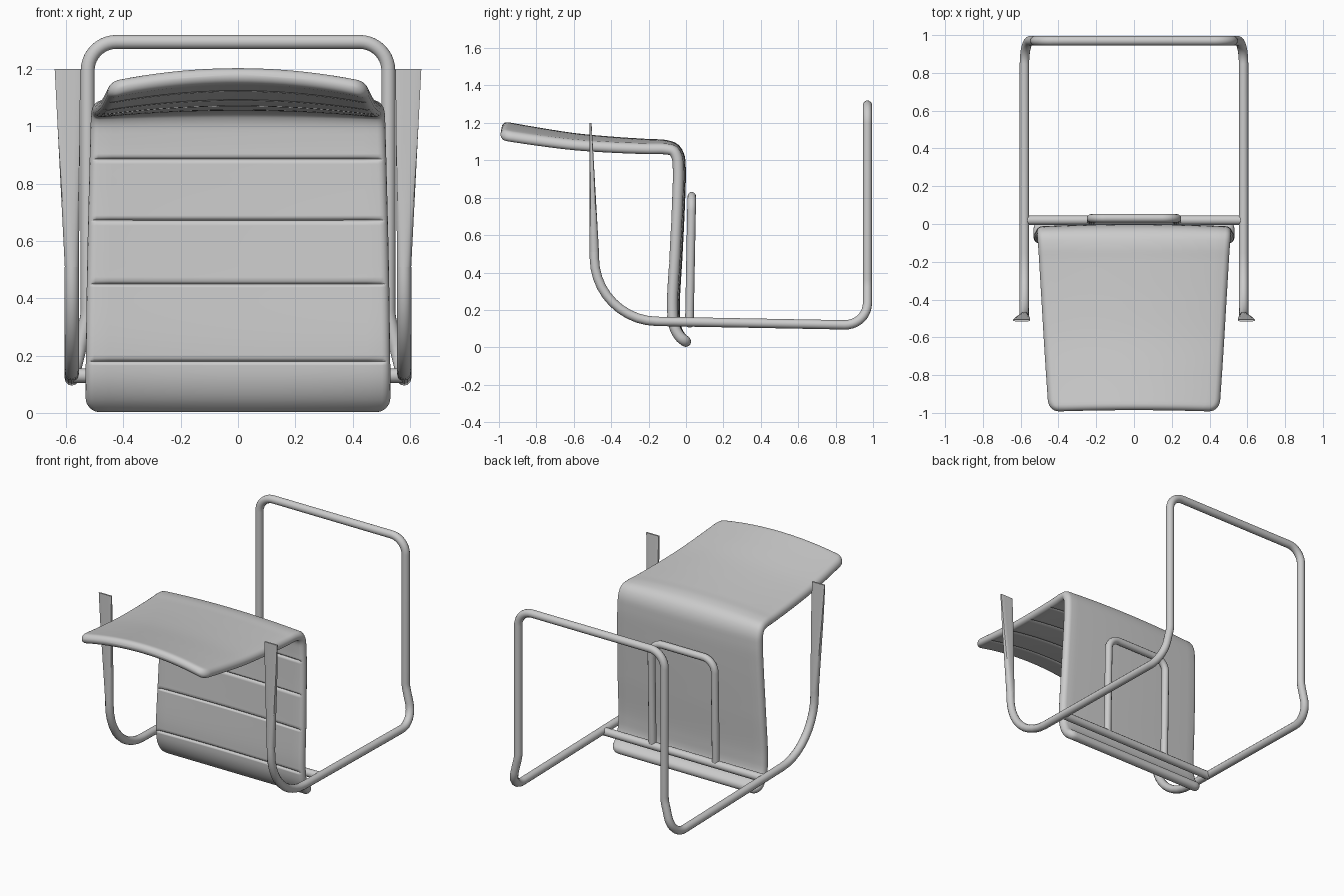
import bpy, bmesh
from math import sin, cos, pi, sqrt, tan
from mathutils import Vector

if "Cube" in bpy.data.objects:
    bpy.data.objects.remove(bpy.data.objects["Cube"])


def rounded_path(pts):
    """Corner list of (x, y, z, radius) -> points with filleted corners."""
    out = [Vector(pts[0][:3])]
    for a, b, c in zip(pts, pts[1:], pts[2:]):
        p, r = Vector(b[:3]), b[3]
        u, v = (Vector(a[:3]) - p).normalized(), (Vector(c[:3]) - p).normalized()
        ang = u.angle(v)
        centre = p + (u + v).normalized() * (r / sin(ang / 2))
        start = p + u * (r / tan(ang / 2)) - centre
        end = p + v * (r / tan(ang / 2)) - centre
        n = 10
        sweep = pi - ang
        for i in range(n + 1):
            t = i / n
            out.append(centre + (start * sin((1 - t) * sweep) + end * sin(t * sweep)) / sin(sweep))
    return out + [Vector(pts[-1][:3])]


def tube(name, pts, radius):
    path = rounded_path(pts)
    cu = bpy.data.curves.new(name, 'CURVE')
    cu.dimensions = '3D'
    cu.bevel_depth = radius
    cu.bevel_resolution = 4
    cu.use_fill_caps = True
    sp = cu.splines.new('POLY')
    sp.points.add(len(path) - 1)
    for q, p in zip(sp.points, path):
        q.co = (*p, 1)
    ob = bpy.data.objects.new(name, cu)
    bpy.context.collection.objects.link(ob)
    select(ob)
    bpy.ops.object.convert(target='MESH')


def select(ob):
    bpy.ops.object.select_all(action='DESELECT')
    ob.select_set(True)
    bpy.context.view_layer.objects.active = ob


def loft(name, rings, angle):
    """Skin a list of closed rings and cap both ends."""
    bm = bmesh.new()
    vs = [[bm.verts.new(p) for p in ring] for ring in rings]
    n = len(vs[0])
    for a, b in zip(vs, vs[1:]):
        for i in range(n):
            j = (i + 1) % n
            bm.faces.new((a[i], a[j], b[j], b[i]))
    bm.faces.new(vs[0])
    bm.faces.new(vs[-1])
    bmesh.ops.recalc_face_normals(bm, faces=bm.faces)
    me = bpy.data.meshes.new(name)
    bm.to_mesh(me)
    bm.free()
    ob = bpy.data.objects.new(name, me)
    bpy.context.collection.objects.link(ob)
    select(ob)
    bpy.ops.object.shade_smooth_by_angle(angle=angle)


# Bent tube frame: one run from the left front, round the back, to the right front
half = [(-.58, -.49, .51, 0), (-.58, -.488, .145, .34), (-.58, .97, .118, .12),
        (-.525, .97, .34, .2), (-.525, .97, 1.295, .1)]
tube("frame", half + [(-x, y, z, r) for x, y, z, r in reversed(half)], .025)

# Cross bar and support loop behind the shell
tube("cross_bar", [(-.575, .02, .13, 0), (.575, .02, .13, 0)], .025)
tube("support_loop", [(-.227, .018, .13, 0), (-.227, .031, .808, .08),
                      (.227, .031, .808, .08), (.227, .018, .13, 0)], .023)

# Front uprights: round tube flattening into a wide blade
for side, label in ((-1, "left"), (1, "right")):
    rings = []
    for k in range(9):
        t = k / 8
        ring = []
        for i in range(24):
            a = 2 * pi * (i + .5) / 24
            c, s = cos(a), sin(a)
            m = max(abs(c), abs(s))
            sq = min(1, t * 1.5)
            cx, cy = c + (c / m - c) * sq, s + (s / m - s) * sq
            ring.append((side * (.58 + .015 * t + cx * (.025 + .02 * t)),
                         -.49 - .02 * t + cy * (.025 - .02 * t), .51 + .69 * t))
        rings.append(ring)
    loft("upright_blade_" + label, rings, .6)

# Shell centre line: y, z, half width, sideways bow
profile = [Vector(p) for p in (
    (-.985, 1.18, .452, .05), (-.8, 1.148, .465, .045), (-.6, 1.117, .478, .038),
    (-.4, 1.098, .49, .032), (-.2, 1.085, .502, .026), (-.11, 1.08, .508, .022),
    (-.06, 1.062, .512, .016), (-.036, 1.02, .514, .014), (-.03, .95, .516, .013),
    (-.033, .8, .52, .013), (-.047, .5, .527, .013), (-.062, .22, .531, .012),
    (-.057, .12, .532, .008), (-.032, .06, .532, .003), (.0, .03, .532, 0),
    (.021, .014, .532, 0))]
ext = [2 * profile[0] - profile[1]] + profile + [2 * profile[-1] - profile[-2]]
dense = []
for p0, p1, p2, p3 in zip(ext, ext[1:], ext[2:], ext[3:]):
    l0, l1, l2 = [max(1e-4, (b - a).length) ** .5 for a, b in ((p0, p1), (p1, p2), (p2, p3))]
    m1 = (p2 - p1) + l1 * ((p1 - p0) / l0 - (p2 - p0) / (l0 + l1)) * 1.0
    m2 = (p2 - p1) + l1 * ((p3 - p2) / l2 - (p3 - p1) / (l1 + l2)) * 1.0
    for i in range(80):
        t = i / 80
        dense.append(p1 * (2*t**3 - 3*t*t + 1) + m1 * (t**3 - 2*t*t + t)
                     + p2 * (3*t*t - 2*t**3) + m2 * (t**3 - t*t))
dense.append(profile[-1])
arc = [0]
for a, b in zip(dense, dense[1:]):
    arc.append(arc[-1] + (b - a).xy.length)
total = arc[-1]


def at(s):
    k = next((i for i in range(1, len(arc)) if arc[i] >= s), len(arc) - 1)
    f = (s - arc[k - 1]) / max(1e-9, arc[k] - arc[k - 1])
    return dense[k - 1].lerp(dense[k], min(1, max(0, f)))


# Stations along the shell, with extra ones at the rounded ends and seams
seams = []
for q in ((-.82, 1.15), (-.62, 1.12), (-.42, 1.1), (-.22, 1.085),
          (-.03, .885), (-.04, .67), (-.05, .45), (-.062, .18)):
    seams.append(arc[min(range(len(dense)), key=lambda i: (dense[i].xy - Vector(q)).length)])
stations = {0, total}
for d in (.002, .006, .012, .02, .03, .045, .06):
    stations |= {d, total - d}
s = .075
while s < total - .07:
    if min(abs(s - g) for g in seams) > .012:
        stations.add(s)
    s += .018
for g in seams:
    stations |= {g - .009, g - .004, g, g + .004, g + .009}

rings = []
for s in sorted(stations):
    c = at(s)
    tan_ = (at(min(total, s + .004)) - at(max(0, s - .004))).xy.normalized()
    n = Vector((tan_.y, -tan_.x))                       # towards the padded side
    d = min(s, total - s)
    h = .029 * max(.12, sqrt(max(0, 1 - max(0, 1 - d / .03) ** 2)))
    rc = .06
    w = c[2] - (rc - sqrt(max(0, rc * rc - max(0, rc - d) ** 2))) * .9
    groove = .011 * max(0, 1 - min(abs(s - g) for g in seams) / .008)
    flat = w - .029
    sect = [(-flat + 2 * flat * i / 20, -h) for i in range(21)]
    sect += [(flat + .029 * sin(pi * i / 8), -h * cos(pi * i / 8)) for i in range(1, 8)]
    sect += [(flat - 2 * flat * i / 20, h - groove) for i in range(21)]
    sect += [(-flat - .029 * sin(pi * i / 8), h * cos(pi * i / 8)) for i in range(1, 8)]
    ring = []
    for x, o in sect:
        p = c.xy + n * (o + c[3] * (x / c[2]) ** 2)
        ring.append((x, p.x, p.y))
    rings.append(ring)
loft("padded_shell", rings, .9)
